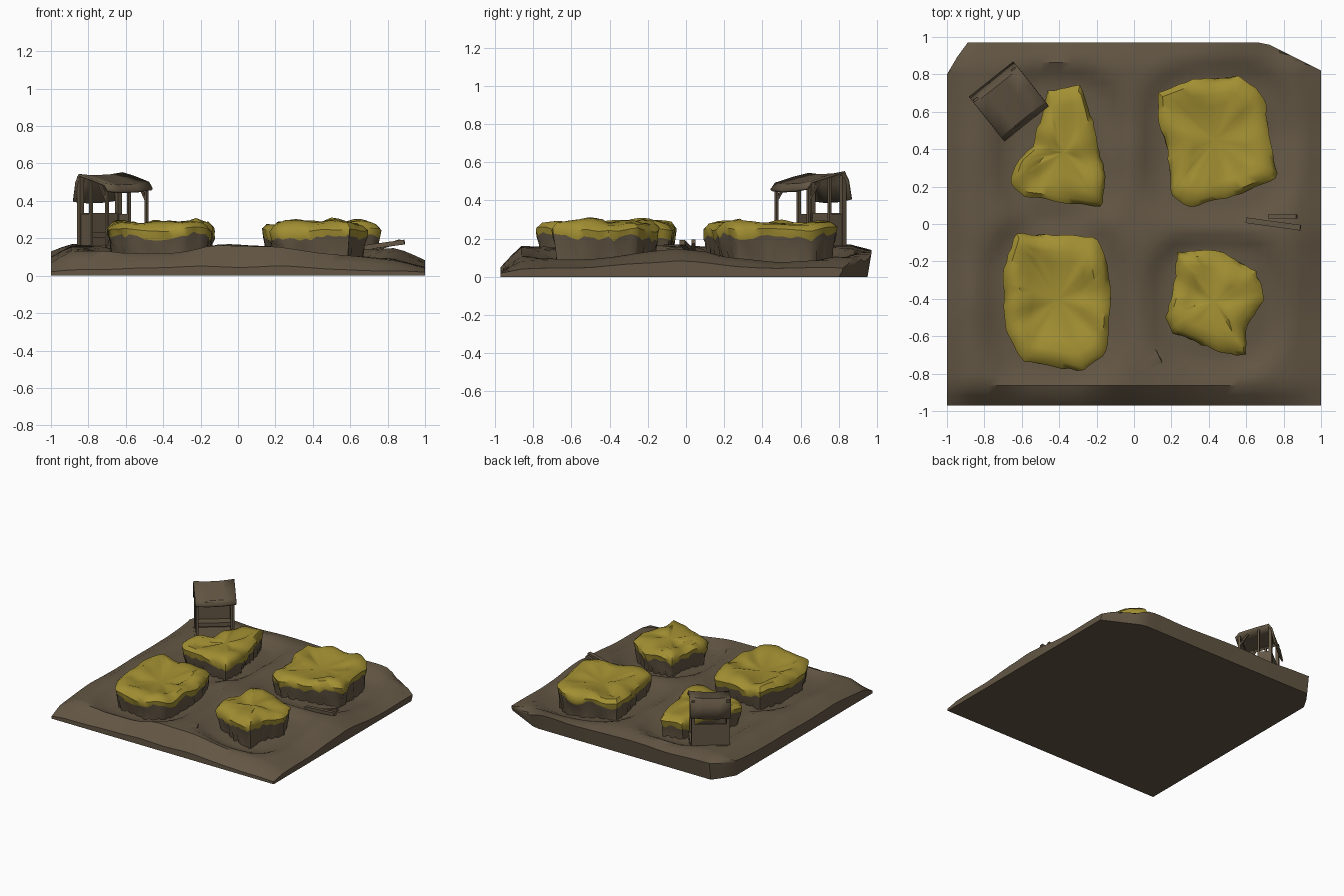
import bpy, bmesh, math, random
from mathutils import Vector, noise

if "Cube" in bpy.data.objects:
    bpy.data.objects.remove(bpy.data.objects["Cube"])

random.seed(4)


def material(name, rgb):
    m = bpy.data.materials.new(name)
    m.diffuse_color = (*rgb, 1)
    m.use_nodes = True
    m.node_tree.nodes["Principled BSDF"].inputs["Base Color"].default_value = m.diffuse_color
    return m


EARTH = material("earth_brown", (0.125, 0.094, 0.058))
WHEAT = material("crop_yellow", (0.36, 0.275, 0.032))


def finish(name, bm, mats, angle=35):
    bmesh.ops.recalc_face_normals(bm, faces=bm.faces)
    me = bpy.data.meshes.new(name)
    bm.to_mesh(me)
    bm.free()
    for m in mats:
        me.materials.append(m)
    ob = bpy.data.objects.new(name, me)
    bpy.context.collection.objects.link(ob)
    bpy.ops.object.select_all(action='DESELECT')
    ob.select_set(True)
    bpy.context.view_layer.objects.active = ob
    bpy.ops.object.shade_smooth_by_angle(angle=math.radians(angle))
    return ob


# Ground: coarse height table, with a sunken pad around every crop bed
XS = [-1, -.9, -.6, -.05, .2, .65, .85, 1]
YS = [-.97, -.87, -.5, -.05, .1, .5, .86, .97]
HEIGHTS = [[.02, .03, .04, .05, .05, .03, .03, .02],
           [.07, .13, .14, .16, .155, .10, .08, .04],
           [.10, .15, .14, .15, .14, .11, .09, .05],
           [.10, .16, .15, .165, .16, .15, .15, .08],
           [.10, .16, .15, .16, .155, .14, .13, .07],
           [.10, .16, .15, .155, .14, .11, .09, .05],
           [.13, .17, .16, .16, .15, .12, .10, .04],
           [.10, .14, .13, .13, .13, .12, .05, .03]]
PADS = [(-.40, .41, .29, .36), (.45, .43, .35, .37), (-.42, -.42, .32, .40), (.44, -.43, .30, .32)]


def ground_z(x, y):
    def cell(v, a):
        i = max(k for k in range(len(a) - 1) if k == 0 or a[k] <= v)
        return i, (v - a[i]) / (a[i + 1] - a[i])
    i, s = cell(x, XS)
    j, t = cell(y, YS)
    lo = HEIGHTS[j][i] * (1 - s) + HEIGHTS[j][i + 1] * s
    hi = HEIGHTS[j + 1][i] * (1 - s) + HEIGHTS[j + 1][i + 1] * s
    z = lo * (1 - t) + hi * t
    for cx, cy, rx, ry in PADS:
        r = (abs((x - cx) / rx) ** 3 + abs((y - cy) / ry) ** 3) ** (1 / 3)
        z -= .045 * max(0, min(1, (1.25 - r) / .25))
    return max(.02, z + .012 * noise.noise((x * 3.5, y * 3.5, 2)))


def build_ground(n=36):
    bm = bmesh.new()

    def place(x, y):
        # chamfer the two back corners
        if x > .7 and y > .8:
            y = min(y, .97 - (x - .7) * .5)
        if x < -.9 and y > .8:
            y = min(y, .97 + (x + .9) * 1.7)
        return x, y
    top = []
    for j in range(n + 1):
        row = []
        for i in range(n + 1):
            x, y = -1 + 2 * i / n, -.97 + 1.94 * j / n
            row.append(bm.verts.new((*place(x, y), ground_z(x, y))))
        top.append(row)
    for j in range(n):
        for i in range(n):
            bm.faces.new((top[j][i], top[j][i + 1], top[j + 1][i + 1], top[j + 1][i]))
    rim = ([top[0][i] for i in range(n)] + [top[j][n] for j in range(n)]
           + [top[n][i] for i in range(n, 0, -1)] + [top[j][0] for j in range(n, 0, -1)])
    # underside starts slightly inside the back rim
    low = [bm.verts.new((v.co.x, min(v.co.y, v.co.y - .02 * (v.co.y > .8)), 0)) for v in rim]
    for k in range(len(rim)):
        m = (k + 1) % len(rim)
        bm.faces.new((rim[k], low[k], low[m], rim[m]))
    bm.faces.new(low)
    finish("ground", bm, [EARTH], 40)


build_ground()


# Crop beds: ragged brown skirt below a swollen yellow top
def resample(pts, n):
    pts = [Vector(p) for p in pts]
    seg = [(pts[i], pts[(i + 1) % len(pts)]) for i in range(len(pts))]
    total = sum((b - a).length for a, b in seg)
    out = []
    for k in range(n):
        d = total * k / n
        for a, b in seg:
            L = (b - a).length
            if d <= L:
                out.append(a.lerp(b, d / L))
                break
            d -= L
    return out


def crop_bed(name, outline, dip, n=56):
    bm = bmesh.new()
    pts = resample(outline, n)
    c = sum(pts, Vector((0, 0))) / n

    def ring(inset, zfun):
        vs = []
        for k, p in enumerate(pts):
            d = c - p
            q = p + d.normalized() * (inset(k) if callable(inset) else inset)
            vs.append(bm.verts.new((q.x, q.y, zfun(k, q))))
        return vs

    def lump(q, amp):
        return amp * noise.noise((q.x * 7, q.y * 7, 5))
    R = random.uniform
    rings = [ring(lambda k: R(.015, .045), lambda k, q: ground_z(q.x, q.y) - (.03 if k % 2 else -.012)),
             ring(lambda k: R(.008, .026), lambda k, q: .165 + R(-.014, .014)),
             ring(lambda k: R(.0, .014), lambda k, q: .208 + lump(q, .045) + R(-.012, .012)),
             ring(lambda k: R(-.006, .006), lambda k, q: .248 + lump(q, .03)),
             ring(.03, lambda k, q: .279 + lump(q, .03)),
             ring(.09, lambda k, q: .286 + lump(q, .03)),
             ring(.15, lambda k, q: .282 - dip * .4 + lump(q, .04))]
    for r, (a, b) in enumerate(zip(rings, rings[1:])):
        for k in range(n):
            m = (k + 1) % n
            f = bm.faces.new((a[k], a[m], b[m], b[k]))
            f.material_index = 0 if r < 2 else 1
    mid = bm.verts.new((c.x, c.y, .28 - dip))
    for k in range(n):
        bm.faces.new((rings[-1][k], rings[-1][(k + 1) % n], mid)).material_index = 1
    bm.faces.new(rings[0][::-1])
    finish(name, bm, [EARTH, WHEAT], 45)


crop_bed("crop_bed_back_left", [(-.46, .71), (-.28, .74), (-.22, .55), (-.15, .25), (-.17, .09),
         (-.35, .11), (-.6, .15), (-.66, .22), (-.63, .33), (-.54, .42)], .01)
crop_bed("crop_bed_back_right", [(.13, .7), (.3, .77), (.57, .79), (.7, .68), (.73, .42), (.77, .25),
         (.6, .17), (.3, .09), (.2, .15), (.18, .38), (.13, .57)], .035)
crop_bed("crop_bed_front_left", [(-.63, -.05), (-.2, -.07), (-.14, -.22), (-.12, -.4), (-.15, -.7),
         (-.28, -.79), (-.6, -.73), (-.69, -.55), (-.7, -.25)], .04)
crop_bed("crop_bed_front_right", [(.23, -.15), (.45, -.14), (.65, -.25), (.7, -.4), (.6, -.55),
         (.6, -.71), (.45, -.68), (.2, -.58), (.17, -.5), (.22, -.3)], .0)


# Square beam between two points
def beam(name, a, b, w, h=None):
    a, b = Vector(a), Vector(b)
    h = h or w
    d = (b - a).normalized()
    side = d.cross((0, 0, 1))
    side = side.normalized() if side.length > .2 else Vector((.78, .62, 0))
    up = side.cross(d)
    bm = bmesh.new()
    ends = [[bm.verts.new(p + side * sx * w / 2 + up * sy * h / 2)
             for sx, sy in ((-1, -1), (1, -1), (1, 1), (-1, 1))] for p in (a, b)]
    for k in range(4):
        m = (k + 1) % 4
        bm.faces.new((ends[0][k], ends[0][m], ends[1][m], ends[1][k]))
    bm.faces.new(ends[0])
    bm.faces.new(ends[1])
    finish(name, bm, [EARTH])


# Hut frame: u runs along the ridge, v from open front to back
O, U, V = Vector((-.672, .655, 0)), Vector((.78, .62, 0)), Vector((-.62, .78, 0))


def hut(u, v, z):
    return O + U * u + V * v + Vector((0, 0, z))


# Roof: profile across v, swept along u, then thickened
bm = bmesh.new()
rows = []
for u, sag in ((-.15, -.005), (-.06, -.012), (.06, -.008), (.155, .004)):
    rows.append([bm.verts.new(hut(u, v, z + sag)) for v, z in
                 ((-.15, .458), (-.12, .492), (0, .522), (.10, .543), (.125, .50), (.145, .40))])
for a, b in zip(rows, rows[1:]):
    for k in range(5):
        bm.faces.new((a[k], a[k + 1], b[k + 1], b[k]))
roof = finish("hut_roof", bm, [EARTH], 30)
mod = roof.modifiers.new("thickness", 'SOLIDIFY')
mod.thickness = .014
mod.offset = 0

# Hut posts, braces, low walls and rails
for s, side in ((-1, "left"), (1, "right")):
    beam(f"hut_front_post_{side}", hut(s * .135, -.125, .10), hut(s * .135, -.125, .48), .016)
    beam(f"hut_back_post_{side}", hut(s * .13, .11, .12), hut(s * .13, .11, .53), .026)
    beam(f"hut_middle_post_{side}", hut(s * .13, .02, .12), hut(s * .13, .02, .52), .016)
    beam(f"hut_brace_{side}", hut(s * .135, -.125, .40), hut(s * .135, -.06, .49), .012)
    beam(f"hut_side_wall_{side}", hut(s * .13, .02, .235), hut(s * .13, .11, .235), .014, .19)
beam("hut_back_wall", hut(-.135, .11, .235), hut(.135, .11, .235), .016, .20)
beam("hut_bench", hut(-.13, .06, .22), hut(.13, .06, .22), .07, .03)
beam("hut_front_rail", hut(-.14, -.125, .47), hut(.14, -.125, .47), .016)
beam("hut_floor", hut(-.15, .0, .14), hut(.15, .0, .14), .26, .05)

# Loose logs and a small stone on the paths
beam("log_long", (.6, .02, .14), (.89, -.02, .18), .03, .025)
beam("log_short", (.72, .04, .14), (.87, .04, .185), .022)
bm = bmesh.new()
bmesh.ops.create_icosphere(bm, subdivisions=1, radius=.05)
for v in bm.verts:
    v.co = Vector((v.co.x * 1.1 + .1, v.co.y * 1.6 - .74, v.co.z * .5 + .135))
finish("stone", bm, [EARTH])
